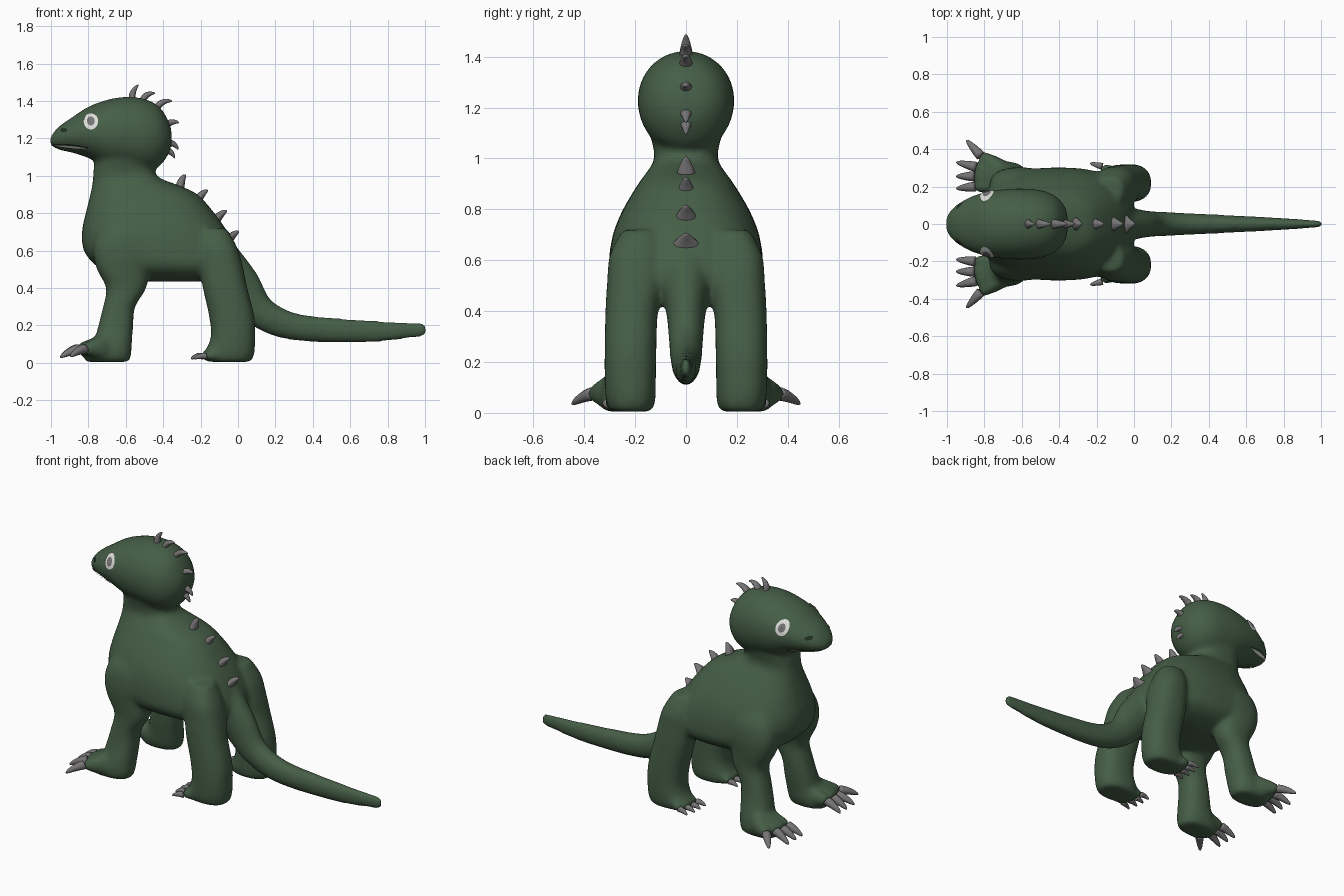
import bpy, bmesh, math
from mathutils import Vector
from mathutils.bvhtree import BVHTree

if "Cube" in bpy.data.objects:
    bpy.data.objects.remove(bpy.data.objects["Cube"])


def material(name, rgb):
    m = bpy.data.materials.new(name)
    m.diffuse_color = (*rgb, 1)
    m.use_nodes = True
    m.node_tree.nodes["Principled BSDF"].inputs["Base Color"].default_value = m.diffuse_color
    return m


GREEN = material("skin green", (0.06, 0.112, 0.062))
DARK = material("dark green", (0.015, 0.028, 0.017))
GREY = material("claw grey", (0.185, 0.175, 0.18))
WHITE = material("eye white", (0.72, 0.72, 0.7))
Y = Vector((0, 1, 0))


def smooth_sections(secs, steps):
    """Catmull-Rom interpolation between sections of (centre, u, v)."""
    out = []
    for i in range(len(secs) - 1):
        a, b, c, d = (secs[max(0, min(len(secs) - 1, i + k))] for k in (-1, 0, 1, 2))
        for s in range(steps):
            t = s / steps
            out.append([p1 + 0.5 * t * (p2 - p0 + t * (2 * p0 - 5 * p1 + 4 * p2 - p3
                        + t * (3 * (p1 - p2) + p3 - p0))) for p0, p1, p2, p3 in zip(a, b, c, d)])
    return out + [list(secs[-1])]


def loft(bm, secs, n=32, power=2.0, steps=4):
    """Closed skin through super-elliptical sections."""
    rings = []
    for c, u, v in smooth_sections(secs, steps):
        ring = []
        for k in range(n):
            a = 2 * math.pi * k / n
            cs, sn = math.cos(a), math.sin(a)
            p = math.copysign(abs(cs) ** (2 / power), cs)
            q = math.copysign(abs(sn) ** (2 / power), sn)
            ring.append(bm.verts.new(c + u * p + v * q))
        rings.append(ring)
    faces = [bm.faces.new((r[k], r[(k + 1) % n], s[(k + 1) % n], s[k]))
             for r, s in zip(rings, rings[1:]) for k in range(n)]
    faces += [bm.faces.new(rings[0][::-1]), bm.faces.new(rings[-1])]
    bmesh.ops.recalc_face_normals(bm, faces=faces)


def flat_sections(rows):
    """Horizontal sections from (z, x0, x1, y0, y1)."""
    return [(Vector(((x0 + x1) / 2, (y0 + y1) / 2, z)), Vector(((x1 - x0) / 2, 0, 0)),
             Vector((0, (y1 - y0) / 2, 0))) for z, x0, x1, y0, y1 in rows]


def finish(bm, name, mat):
    me = bpy.data.meshes.new(name)
    bm.to_mesh(me)
    bm.free()
    me.materials.append(mat)
    me.polygons.foreach_set("use_smooth", [True] * len(me.polygons))
    ob = bpy.data.objects.new(name, me)
    bpy.context.collection.objects.link(ob)
    return ob


bm = bmesh.new()
# torso and neck
torso = [(1.2, -.7, -.42, .155), (1.1, -.755, -.43, .143), (1.04, -.772, -.45, .128),
         (.99, -.775, -.42, .127), (.95, -.78, -.32, .152), (.9, -.79, -.215, .188),
         (.8, -.815, -.125, .248), (.7, -.835, -.055, .288), (.6, -.825, -.005, .302),
         (.52, -.76, .01, .295), (.465, -.66, -.03, .24), (.435, -.5, -.15, .15)]
loft(bm, flat_sections([(z, a, b, -w, w) for z, a, b, w in torso]), power=2.5)

# head, from snout to back of skull: x, top, bottom, half width
head = [(-1.005, 1.205, 1.165, .04), (-.96, 1.262, 1.14, .095), (-.88, 1.318, 1.122, .143),
        (-.8, 1.37, 1.095, .17), (-.7, 1.407, 1.05, .186), (-.6, 1.423, 1.03, .19),
        (-.5, 1.412, 1.02, .182), (-.42, 1.37, 1.05, .15), (-.37, 1.29, 1.12, .095),
        (-.355, 1.24, 1.17, .045)]
loft(bm, [(Vector((x, 0, (t + b) / 2)), Y * w, Vector((0, 0, (t - b) / 2)))
          for x, t, b, w in head], power=2.05)

# tail: x, z, half thickness, half width
tail = [(-.14, .58, .13, .12), (.01, .41, .115, .08), (.1, .29, .09, .068), (.2, .225, .08, .063),
        (.32, .19, .072, .057), (.5, .175, .067, .048), (.75, .168, .057, .035),
        (.93, .175, .043, .023), (.995, .177, .036, .018), (1.01, .178, .022, .012)]
secs = []
for i, (x, z, d, w) in enumerate(tail):
    p, q = tail[max(i - 1, 0)], tail[min(i + 1, len(tail) - 1)]
    t = Vector((q[0] - p[0], 0, q[1] - p[1])).normalized()
    secs.append((Vector((x, 0, z)), Y * w, t.cross(Y) * d))
loft(bm, secs)

# legs: z, x0, x1, y0, y1
hind = [(.005, -.165, .07, .135, .3), (.05, -.178, .088, .12, .315), (.14, -.145, .092, .118, .32),
        (.25, -.155, .087, .116, .32), (.4, -.188, .05, .11, .317), (.52, -.205, .025, .085, .31),
        (.62, -.21, -.005, .09, .3), (.72, -.2, -.06, .11, .25)]
fore = [(.005, -.82, -.58, .17, .32), (.05, -.82, -.57, .15, .335), (.12, -.77, -.566, .14, .325),
        (.2, -.747, -.56, .13, .305), (.3, -.722, -.55, .122, .292), (.4, -.705, -.49, .115, .288),
        (.5, -.755, -.48, .1, .298), (.6, -.775, -.45, .1, .303), (.7, -.75, -.45, .1, .285),
        (.8, -.68, -.5, .1, .22)]
# claws as base and tip, right side
fore_claws = [((-.85, .2, .075), (-.95, .19, .03)), ((-.855, .255, .075), (-.95, .255, .03)),
              ((-.845, .305, .075), (-.95, .33, .03)), ((-.82, .365, .075), (-.895, .448, .035))]
hind_claws = [((-.19, .165, .036), (-.25, .16, .022)), ((-.195, .215, .036), (-.252, .215, .022)),
              ((-.19, .262, .036), (-.25, .27, .022)), ((-.17, .308, .036), (-.235, .325, .022))]
for side in (1, -1):
    for rows in (hind, fore):
        loft(bm, flat_sections([(z, a, b, side * c, side * d) for z, a, b, c, d in rows]), power=2.4)
    # toes: claws, start x, start z, height at the start, tip radius
    for claws, x, z, h, r in ((fore_claws, -.72, .08, .07, .03), (hind_claws, -.1, .05, .045, .022)):
        for base, tip in claws:
            b = Vector((base[0], base[1] * side, base[2]))
            t = Vector((x, side * (.235 + (base[1] - .25) * .6), z))
            d = (b - t).normalized()
            s = d.cross(Vector((0, 0, 1))).normalized()
            loft(bm, [(t, s * r * 1.6, s.cross(d) * h), ((t + b) / 2, s * r * 1.35, s.cross(d) * h * .75),
                      (b, s * r, s.cross(d) * r)], n=16)

# fuse all skin parts into one smooth surface
body = finish(bm, "body", GREEN)
rm = body.modifiers.new("fuse", "REMESH")
rm.mode, rm.voxel_size, rm.use_smooth_shade = "VOXEL", 0.0125, True
sm = body.modifiers.new("soften", "SMOOTH")
sm.factor, sm.iterations = 0.5, 16
dg = bpy.context.evaluated_depsgraph_get()
skin = bpy.data.meshes.new_from_object(body.evaluated_get(dg))
body.modifiers.clear()
body.data = skin
skin.polygons.foreach_set("use_smooth", [True] * len(skin.polygons))
tree = BVHTree.FromPolygons([v.co for v in skin.vertices], [p.vertices for p in skin.polygons])


def horn(bm, base, tip, r, wide=1.0, bend=(0, 0, 0)):
    """Curved tapering spike; wide stretches it sideways."""
    b, t = Vector(base), Vector(tip)
    mid = (b + t) / 2 + Vector(bend)
    d = (t - b).normalized()
    u = (Y - d * Y.dot(d)).normalized()
    v = d.cross(u)
    secs = []
    for k, f in ((0, 1), (.25, .92), (.5, .76), (.75, .56), (.93, .33), (1, .1)):
        c = b * (1 - k) ** 2 + mid * 2 * k * (1 - k) + t * k * k
        secs.append((c, u * r * f * (1 + (wide - 1) * (1 - k)), v * r * f))
    loft(bm, secs, n=12, steps=2)


# claws
for name, claws, r in (("front_claws", fore_claws, .027), ("hind_claws", hind_claws, .018)):
    bm = bmesh.new()
    for side in (1, -1):
        for b, t in claws:
            horn(bm, (b[0], b[1] * side, b[2]), (t[0], t[1] * side, t[2]), r, bend=(0, 0, .012))
    finish(bm, name, GREY)

# curved head spikes: base x, z, tip x, z, lift of the bend
bm = bmesh.new()
for x0, z0, x1, z1, bx, bz in ((-.565, 1.4, -.533, 1.487, -.022, .012), (-.515, 1.395, -.443, 1.442, -.012, .03),
                               (-.44, 1.36, -.353, 1.4, -.004, .03), (-.39, 1.265, -.315, 1.285, 0, .025),
                               (-.385, 1.175, -.318, 1.142, .01, .025), (-.395, 1.135, -.337, 1.095, .01, .025)):
    horn(bm, (x0, 0, z0), (x1, 0, z1), .02, 1.4, (bx, 0, bz))
finish(bm, "head_spikes", GREY)

# broad back spikes
bm = bmesh.new()
for x0, z0, x1, z1, wide in ((-.31, .94, -.283, 1.007, 1.5), (-.215, .87, -.163, .925, 1.4),
                             (-.115, .765, -.06, .815, 1.8), (-.05, .655, .004, .705, 2.5)):
    horn(bm, (x0, 0, z0), (x1, 0, z1), .024, wide, (-.006, 0, .008))
finish(bm, "back_spikes", GREY)


def plate(name, outline, mat, lift):
    """Thin plates laid on both sides of the head, as strips of (x, z) point rows."""
    bm = bmesh.new()
    for side in (1, -1):
        grid = []
        for row in outline:
            line = []
            for x, z in row:
                hit, nor = tree.ray_cast(Vector((x, side, z)), Vector((0, -side, 0)))[:2]
                if hit is None:
                    hit, nor = tree.find_nearest(Vector((x, 0, z)))[:2]
                line.append(bm.verts.new(hit + nor * lift))
            grid.append(line)
        for r, s in zip(grid, grid[1:]):
            for k in range(len(r) - 1):
                f = [r[k], r[k + 1], s[k + 1], s[k]]
                bm.faces.new(f if side > 0 else f[::-1])
    bmesh.ops.remove_doubles(bm, verts=bm.verts, dist=1e-5)
    return finish(bm, name, mat)


def disc(x, z, rx, rz, n=24):
    return [[(x + rx * f * math.cos(2 * math.pi * k / n), z + rz * f * math.sin(2 * math.pi * k / n))
             for k in range(n + 1)] for f in (1, .7, .4, .02)]


def strip(x0, x1, za, zb, h, n=16):
    """Tapered strip from x0 to x1."""
    xs = [x0 + (x1 - x0) * k / n for k in range(n + 1)]
    hs = [h * (.25 + .75 * math.sin(math.pi * k / n)) for k in range(n + 1)]
    zs = [za + (zb - za) * k / n for k in range(n + 1)]
    return [[(x, z + s * q) for x, z, q in zip(xs, zs, hs)] for s in (.5, -.5)]


# face details
plate("eyes", disc(-.785, 1.29, .038, .043), WHITE, .006)
plate("pupils", disc(-.785, 1.29, .02, .023), GREY, .009)
plate("nostrils", disc(-.93, 1.243, .018, .011), DARK, .003)
plate("mouth_line", strip(-.985, -.8, 1.168, 1.152, .02), DARK, .003)
plate("teeth", strip(-.982, -.805, 1.165, 1.149, .013), WHITE, .006)
